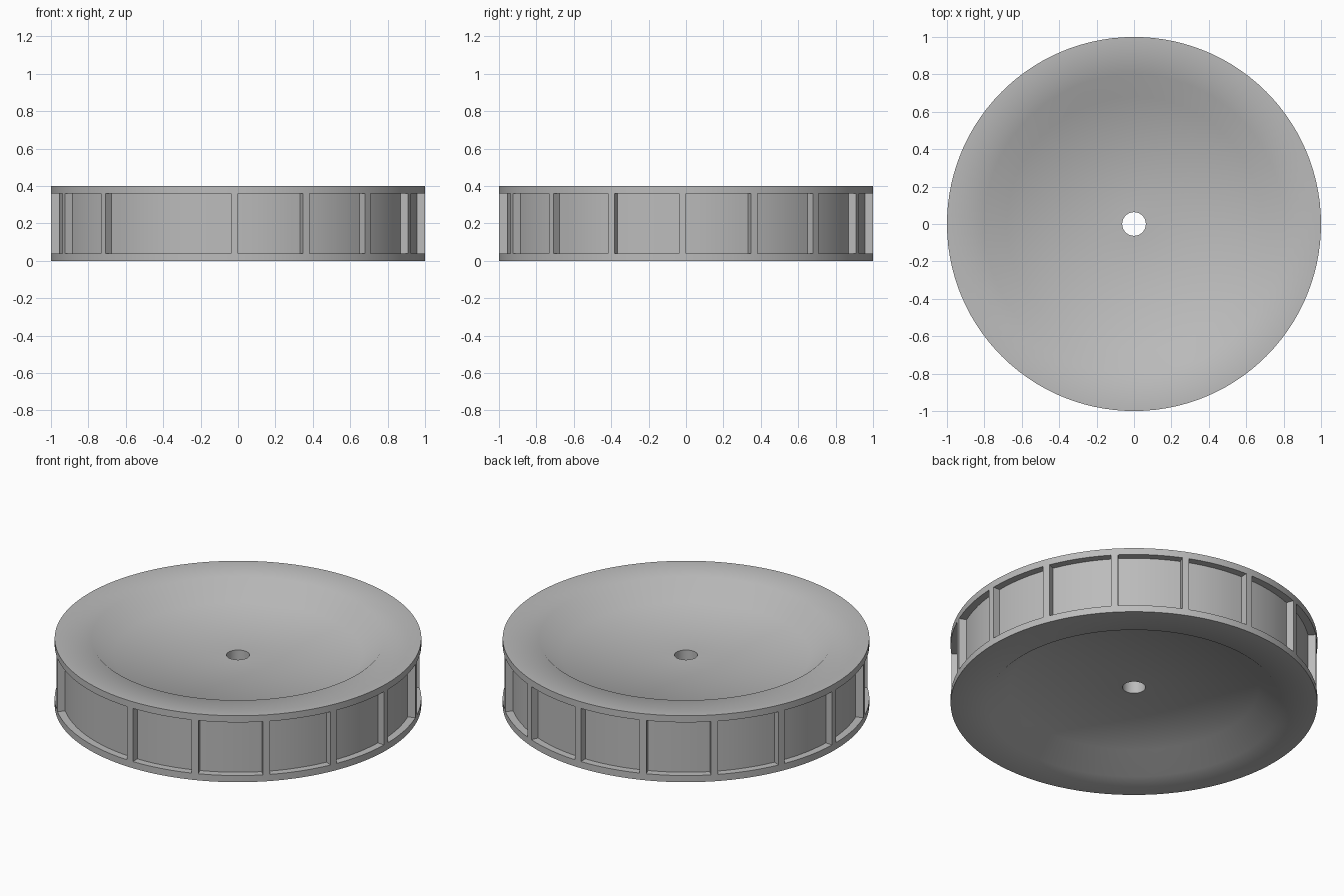
import bpy, bmesh
from math import sin, cos, radians

cube = bpy.data.objects.get("Cube")
if cube:
    bpy.data.objects.remove(cube)

SECTORS, STEPS = 16, 6
RIB = 2.2                 # rib width in degrees
SECTOR = 360 / SECTORS
POCKET_RADIUS = 0.957
MISSING_RIB = SECTORS - 1

grey = bpy.data.materials.new("plain grey")
grey.use_nodes = True
colour = (0.5, 0.5, 0.5, 1)
grey.diffuse_color = colour
grey.node_tree.nodes["Principled BSDF"].inputs["Base Color"].default_value = colour

# Cross-section: dished faces, hub bore and flanged rim
half = [(0.063, 0.1), (0.68, 0.1), (0.8, 0), (1, 0), (1, 0.04)]
profile = half + [(r, 0.4 - z) for r, z in reversed(half)]
WALL = len(half) - 1      # profile span between the two flanges

# Angular columns: one narrow rib, then the pocket steps of each sector
angles, pocket = [], []
for k in range(SECTORS):
    angles.append(k * SECTOR - RIB)
    pocket.append(k == MISSING_RIB)
    for s in range(STEPS):
        angles.append(k * SECTOR + s * (SECTOR - RIB) / STEPS)
        pocket.append(True)

# Wheel body turned around the z axis
bm = bmesh.new()
rings = [[bm.verts.new((r * sin(radians(a)), -r * cos(radians(a)), z))
          for r, z in profile] for a in angles]
pocket_faces = []
for i, ring in enumerate(rings):
    after = rings[(i + 1) % len(rings)]
    for j in range(len(profile)):
        n = (j + 1) % len(profile)
        face = bm.faces.new((ring[j], after[j], after[n], ring[n]))
        if j == WALL and pocket[i]:
            pocket_faces.append(face)
bmesh.ops.recalc_face_normals(bm, faces=bm.faces)

# Pockets sunk into the rim, leaving the ribs standing
moved = bmesh.ops.extrude_face_region(bm, geom=pocket_faces)["geom"]
for v in moved:
    if isinstance(v, bmesh.types.BMVert):
        v.co.x *= POCKET_RADIUS
        v.co.y *= POCKET_RADIUS
bmesh.ops.delete(bm, geom=[f for f in pocket_faces if f.is_valid], context="FACES")
bmesh.ops.recalc_face_normals(bm, faces=bm.faces)

mesh = bpy.data.meshes.new("ribbed_wheel")
bm.to_mesh(mesh)
bm.free()
mesh.materials.append(grey)
wheel = bpy.data.objects.new("ribbed_wheel", mesh)
bpy.context.collection.objects.link(wheel)

bpy.ops.object.select_all(action="DESELECT")
wheel.select_set(True)
bpy.context.view_layer.objects.active = wheel
bpy.ops.object.shade_smooth_by_angle(angle=radians(50))
